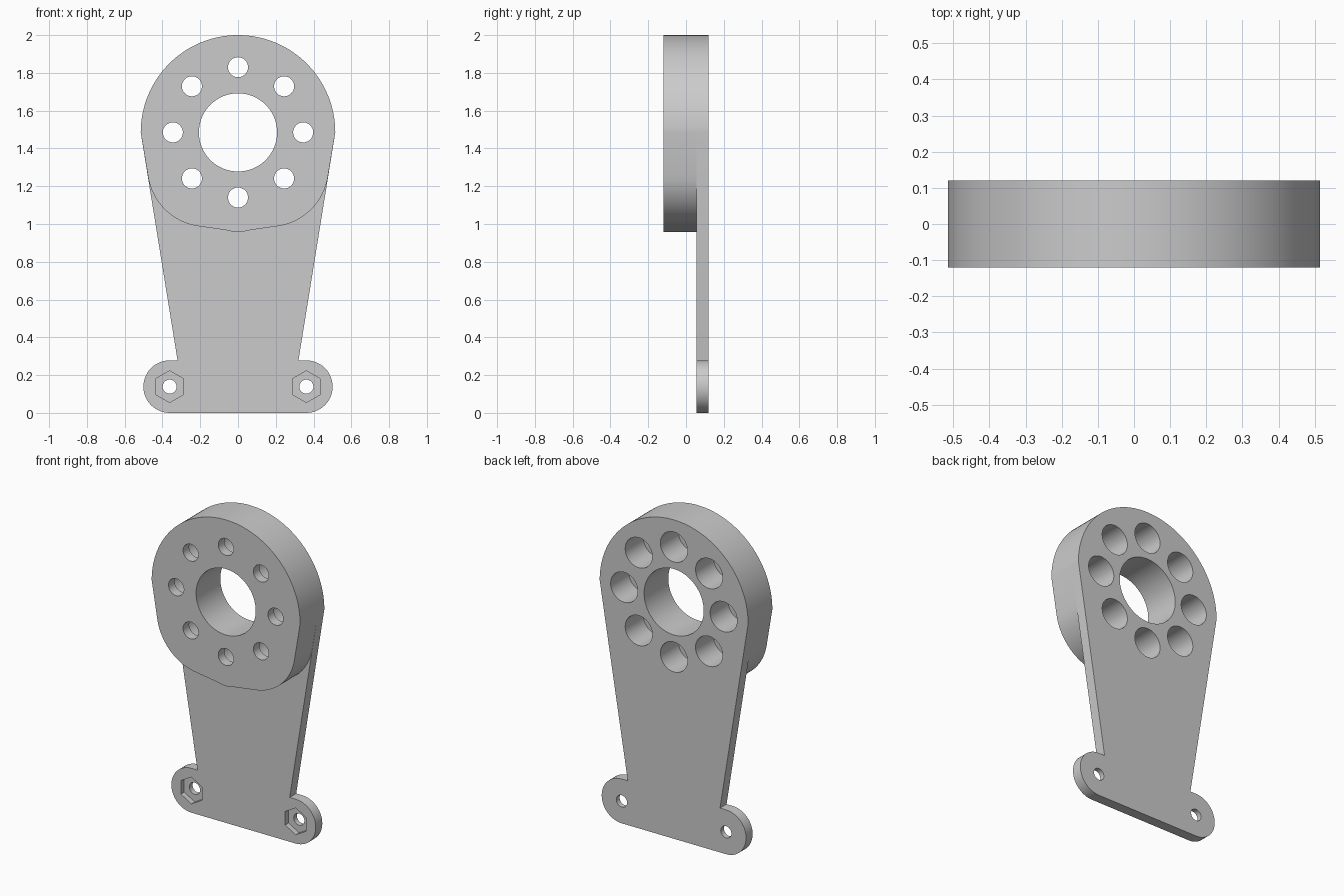
import bpy, bmesh
from math import cos, sin, pi, radians
from mathutils import Vector

cube = bpy.data.objects.get("Cube")
if cube:
    bpy.data.objects.remove(cube, do_unlink=True)

FRONT, STEP, BACK = -0.12, 0.055, 0.12
HUB_Z, HUB_R = 1.485, 0.515
FOOT_X, FOOT_Z, FOOT_R = 0.362, 0.139, 0.139

grey = bpy.data.materials.new("grey plastic")
grey.use_nodes = True
colour = (0.6, 0.6, 0.6, 1)
grey.diffuse_color = colour
grey.node_tree.nodes["Principled BSDF"].inputs["Base Color"].default_value = colour


def arc(x, z, r, start, end, steps):
    """Points on an arc, angles in degrees."""
    angles = [radians(start + (end - start) * i / steps) for i in range(steps + 1)]
    return [(x + r * cos(a), z + r * sin(a)) for a in angles]


def circle(x, z, r, sides=48, turn=0):
    return arc(x, z, r, turn, turn + 360, sides)[:-1]


def mirrored(half):
    """Close a right-hand outline, listed upwards, with its left-hand copy."""
    return half + [(-x, z) for x, z in reversed(half) if abs(x) > 1e-5]


def extrude(name, prisms):
    """One object made of (outline, y0, y1) prisms."""
    bm = bmesh.new()
    for outline, y0, y1 in prisms:
        face = bm.faces.new([bm.verts.new((x, y0, z)) for x, z in outline])
        new = bmesh.ops.extrude_face_region(bm, geom=[face])["geom"]
        bmesh.ops.translate(bm, vec=Vector((0, y1 - y0, 0)),
                            verts=[g for g in new if isinstance(g, bmesh.types.BMVert)])
    bmesh.ops.recalc_face_normals(bm, faces=bm.faces[:])
    mesh = bpy.data.meshes.new(name)
    bm.to_mesh(mesh)
    bm.free()
    mesh.materials.append(grey)
    obj = bpy.data.objects.new(name, mesh)
    bpy.context.collection.objects.link(obj)
    return obj


def combine(target, tool, operation):
    """Apply an exact boolean and discard the tool."""
    mod = target.modifiers.new(operation.lower(), 'BOOLEAN')
    mod.operation, mod.solver, mod.object = operation, 'EXACT', tool
    bpy.context.view_layer.objects.active = target
    bpy.ops.object.modifier_apply(modifier=mod.name)
    bpy.data.objects.remove(tool, do_unlink=True)


# Back plate: round head, tapered web and rounded feet
head = arc(0, HUB_Z, HUB_R, 0, 90, 32)
head[-1] = (0, HUB_Z + HUB_R)
foot = arc(FOOT_X, FOOT_Z, FOOT_R, -90, 90, 24)
bracket = extrude("motor_bracket", [
    (mirrored(foot + [(0.32, 2 * FOOT_R)] + head), STEP, BACK)])

# Thick hub in front of the plate, with a blunt point below
chin = [(0, 0.957), (0.03, 0.96), (0.06, 0.967)]
corner = arc(0.165, 1.3, 0.315, -79, -9.2, 20)
hub = extrude("hub", [(mirrored(chin + corner + head), FRONT, STEP)])
combine(bracket, hub, 'UNION')

# Centre bore, bolt circle and foot holes, all right through
bolts = [(0.345 * cos(i * pi / 4), HUB_Z + 0.345 * sin(i * pi / 4)) for i in range(8)]
feet = [(FOOT_X * s, FOOT_Z) for s in (-1, 1)]
through = [(circle(0, HUB_Z, 0.207, 64), -0.3, 0.3)]
through += [(circle(x, z, 0.053), -0.3, 0.3) for x, z in bolts]
through += [(circle(x, z, 0.037), -0.3, 0.3) for x, z in feet]
combine(bracket, extrude("hole_cutter", through), 'DIFFERENCE')

# Deep counterbores from the back, hexagon nut pockets from the front
pockets = [(circle(x, z, 0.094), FRONT + 0.06, 0.3) for x, z in bolts]
pockets += [(circle(x, z, 0.084, 6, 30), 0, STEP + 0.033) for x, z in feet]
combine(bracket, extrude("pocket_cutter", pockets), 'DIFFERENCE')

# Smooth curved walls, crisp rims
bpy.ops.object.select_all(action='DESELECT')
bracket.select_set(True)
bpy.context.view_layer.objects.active = bracket
bpy.ops.object.shade_smooth_by_angle(angle=radians(25))
